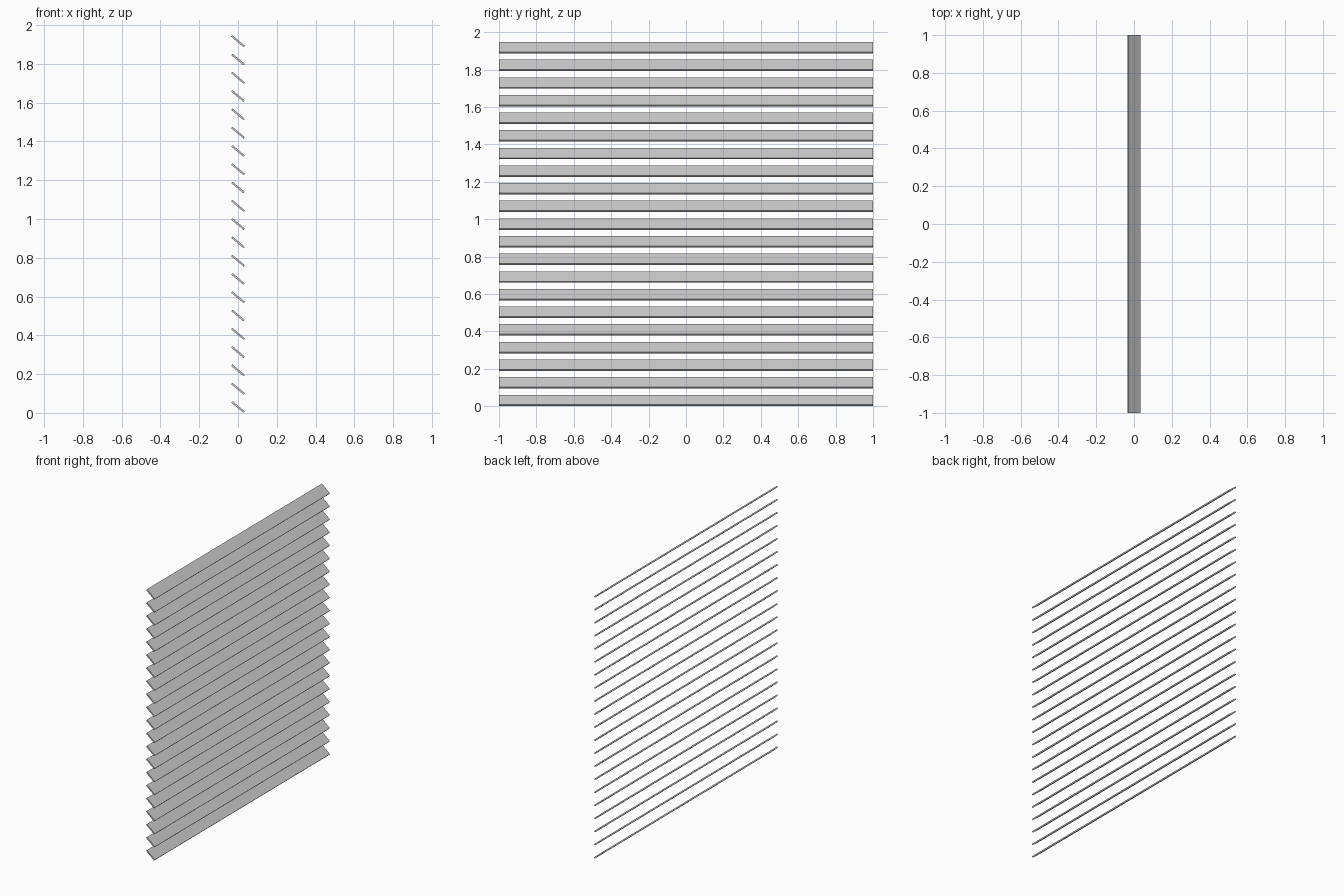
import bpy, math
from mathutils import Matrix

if "Cube" in bpy.data.objects:
    bpy.data.objects.remove(bpy.data.objects["Cube"])

COUNT, PITCH = 21, 0.0943
WIDTH, THICK, TILT = 0.083, 0.010, math.radians(40)
half_height = (WIDTH * math.sin(TILT) + THICK * math.cos(TILT)) / 2

# One thin tilted slat, high edge towards -x
bpy.ops.mesh.primitive_cube_add(size=1)
slats = bpy.context.object
slats.name = "blind_slats"
slats.data.transform(Matrix.Translation((0, 0, half_height))
                     @ Matrix.Rotation(TILT, 4, 'Y')
                     @ Matrix.Diagonal((WIDTH, 2.0, THICK, 1)))

# Stack the slats upwards
stack = slats.modifiers.new("stack", 'ARRAY')
stack.count = COUNT
stack.use_relative_offset = False
stack.use_constant_offset = True
stack.constant_offset_displace = (0, 0, PITCH)
